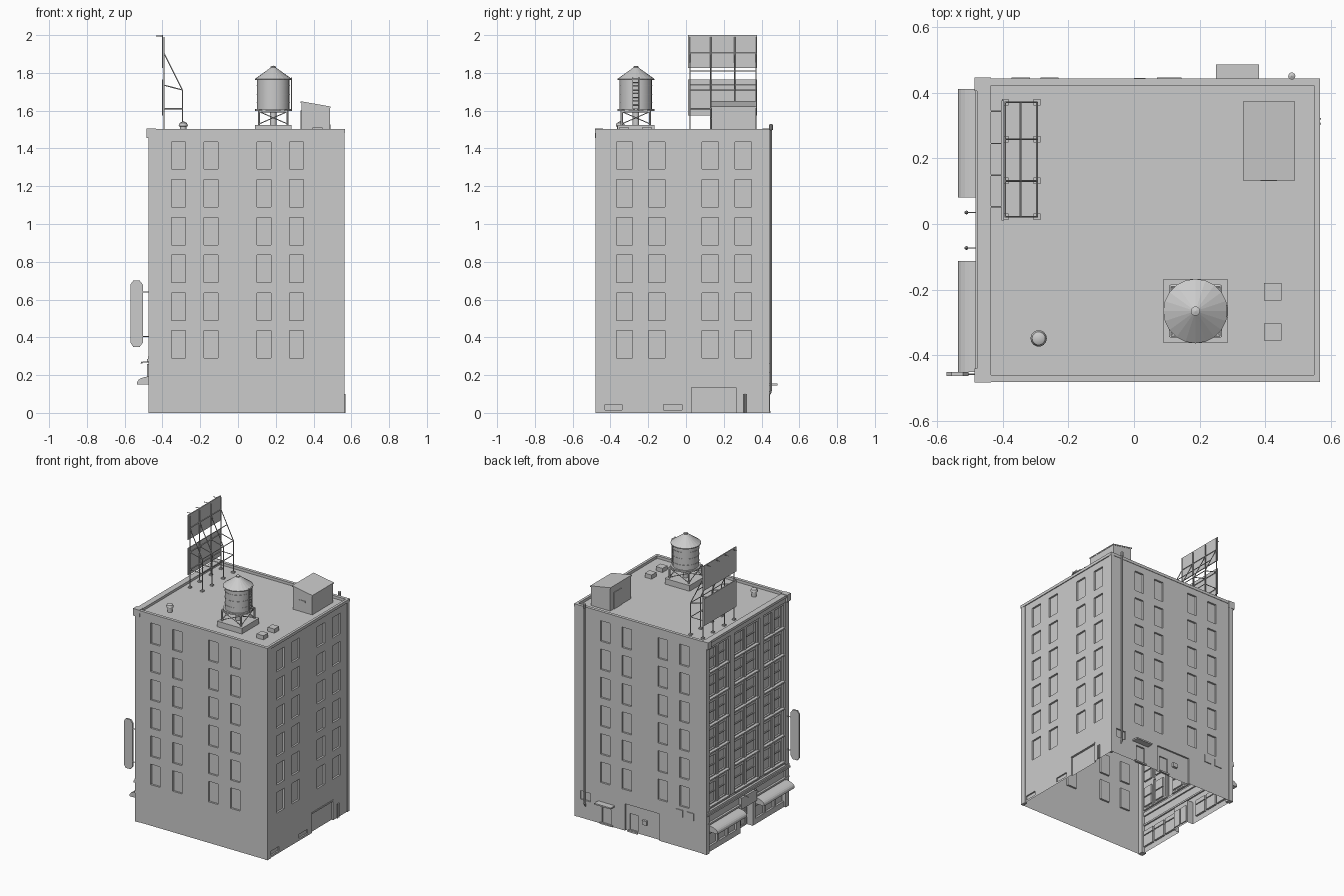
import bpy, bmesh, math
from mathutils import Vector, Matrix

if "Cube" in bpy.data.objects:
    bpy.data.objects.remove(bpy.data.objects["Cube"])


def finish(name, bm, smooth=False):
    me = bpy.data.meshes.new(name)
    bm.to_mesh(me)
    bm.free()
    ob = bpy.data.objects.new(name, me)
    bpy.context.collection.objects.link(ob)
    if smooth:
        bpy.context.view_layer.objects.active = ob
        ob.select_set(True)
        bpy.ops.object.shade_smooth_by_angle(angle=math.radians(40))
        ob.select_set(False)
    return ob


def boxes(name, items):
    """Each item: x0, x1, y0, y1, z0, z1"""
    bm = bmesh.new()
    for x0, x1, y0, y1, z0, z1 in items:
        m = Matrix.Translation(((x0 + x1) / 2, (y0 + y1) / 2, (z0 + z1) / 2))
        bmesh.ops.create_cube(bm, size=1, matrix=m @ Matrix.Diagonal((x1 - x0, y1 - y0, z1 - z0, 1)))
    return finish(name, bm)


def rods(name, segs, r=0.003, n=6):
    bm = bmesh.new()
    for a, b in segs:
        a, b = Vector(a), Vector(b)
        m = Matrix.Translation((a + b) / 2) @ (b - a).to_track_quat('Z', 'Y').to_matrix().to_4x4()
        bmesh.ops.create_cone(bm, cap_ends=True, segments=n, radius1=r, radius2=r,
                              depth=(b - a).length, matrix=m)
    return finish(name, bm)


def lathe(name, cx, cy, profile, n=20, smooth=False):
    bm = bmesh.new()
    vs = [bm.verts.new((cx + r, cy, z)) for r, z in profile]
    es = [bm.edges.new(p) for p in zip(vs, vs[1:])]
    bmesh.ops.spin(bm, geom=vs + es, cent=(cx, cy, 0), axis=(0, 0, 1), angle=2 * math.pi, steps=n)
    bmesh.ops.remove_doubles(bm, verts=bm.verts, dist=1e-5)
    bmesh.ops.recalc_face_normals(bm, faces=bm.faces)
    return finish(name, bm, smooth)


def prism(name, pts, axis, a, b):
    """Extrude a 2D outline along 'y' (pts are x, z)."""
    bm = bmesh.new()
    f = bm.faces.new([bm.verts.new((x, a, z)) for x, z in pts])
    ext = bmesh.ops.extrude_face_region(bm, geom=[f])['geom']
    bmesh.ops.translate(bm, vec=(0, b - a, 0), verts=[v for v in ext if isinstance(v, bmesh.types.BMVert)])
    bmesh.ops.recalc_face_normals(bm, faces=bm.faces)
    return finish(name, bm)


def relief(name, place, out, u0, u1, z1, rects):
    """Wall sheet; each rect (u0, u1, z0, z1, depth) is pushed in or out, later ones win."""
    us = sorted({round(u, 4) for r in rects for u in r[:2]} | {u0, u1})
    zs = sorted({round(z, 4) for r in rects for z in r[2:4]} | {0, z1})
    bm = bmesh.new()

    def depth(i, j):
        u, z = (us[i] + us[i + 1]) / 2, (zs[j] + zs[j + 1]) / 2
        d = 0
        for r in rects:
            if r[0] < u < r[1] and r[2] < z < r[3]:
                d = r[4]
        return d

    def quad(*c):
        bm.faces.new([bm.verts.new(place(*p)) for p in c])
    nu, nz = len(us) - 1, len(zs) - 1
    D = [[depth(i, j) for j in range(nz)] for i in range(nu)]
    for i in range(nu):
        for j in range(nz):
            d, a, b, c, e = D[i][j], us[i], us[i + 1], zs[j], zs[j + 1]
            quad((a, c, d), (b, c, d), (b, e, d), (a, e, d))
            if i + 1 < nu and D[i + 1][j] != d:
                k = D[i + 1][j]
                quad((b, c, d), (b, c, k), (b, e, k), (b, e, d))
            if j + 1 < nz and D[i][j + 1] != d:
                k = D[i][j + 1]
                quad((a, e, d), (b, e, d), (b, e, k), (a, e, k))
    bmesh.ops.remove_doubles(bm, verts=bm.verts, dist=1e-5)
    bmesh.ops.recalc_face_normals(bm, faces=bm.faces)
    if sum((f.normal * f.calc_area() for f in bm.faces), Vector()).dot(Vector(out)) < 0:
        bmesh.ops.reverse_faces(bm, faces=bm.faces)
    return finish(name, bm)


def windows(cols, w):
    return [(c - w, c + w, .29 + .2 * i, .435 + .2 * i, -.013) for c in cols for i in range(6)]


# Plain walls with recessed windows (hollow shell, open below)
W = -.46
relief('front_wall', lambda u, z, d: (u, -.475 - d, z), (0, -1, 0), W, .56, 1.49,
       windows((-.315, -.142, .138, .31), .037))
relief('back_wall', lambda u, z, d: (u, .44 + d, z), (0, 1, 0), W, .56, 1.49,
       windows((.325, .157, -.125, -.295), .037) +
       [(.28, .35, 0, .125, -.012), (.44, .52, .13, .19, -.01), (-.1, .17, 0, .19, -.012),
        (.075, .14, .01, .125, -.02)])
relief('right_wall', lambda u, z, d: (.56 + d, u, z), (1, 0, 0), -.475, .44, 1.49,
       windows((-.325, -.155, .128, .303), .043) +
       [(.03, .265, 0, .135, -.012), (-.43, -.34, .015, .045, -.01), (-.12, -.02, .015, .045, -.01)])

# Street facade: piers, spandrels, paired sash windows, shopfronts
rects = []
for a, b in ((.185, .405), (-.145, .115), (-.435, -.215)):
    rects.append((a, b, .32, 1.43, -.012))
    mid = (a + b) / 2
    rects.append((mid - .012, mid + .012, .32, 1.43, -.004))
    for i in range(6):
        z = .33 + .19 * i
        for c, e in ((a + .015, mid - .02), (mid + .02, b - .015)):
            rects.append((c, e, z, z + .14, -.024))
            rects.append((c, e, z + .067, z + .074, -.018))
for p in (.15, -.18):
    rects.append((p - .024, p + .024, .32, 1.45, .01))
for a, b in ((.085, .405), (-.445, -.115)):
    w = (b - a) / 3
    for k in range(3):
        rects.append((a + k * w + .008, a + (k + 1) * w - .008, .04, .155, -.014))
        rects.append((a + k * w + .008, a + (k + 1) * w - .008, .12, .126, -.006))
rects += [(-.09, .05, 0, .165, -.045), (-.08, -.025, .012, .13, -.052), (-.015, .04, .012, .13, -.052)]
relief('street_facade', lambda u, z, d: (W - d, u, z), (-1, 0, 0), -.475, .44, 1.49, rects)
boxes('facade_corner_piers', [(-.473, -.438, -.479, -.44, 0, 1.48), (-.473, -.438, .41, .444, 0, 1.48)])
boxes('rear_corner_strips', [(.545, .564, -.478, -.437, 0, 1.485), (.545, .564, .42, .443, 0, 1.485)])
boxes('facade_belts', [(-.475, -.45, -.477, .442, .2, .212), (-.482, -.45, -.478, .443, .272, .285),
                       (-.476, -.45, -.478, .443, .285, .3)])
boxes('entrance_sign_board', [(-.482, -.46, -.105, .065, .18, .26)])
boxes('facade_sills', [(-.472, -.45, a, b, .315 + .19 * i, .325 + .19 * i)
                       for i in range(6) for a, b in ((.18, .41), (-.15, .12), (-.44, -.21))])

# Roof deck, parapet and cornice
boxes('roof_deck', [(-.45, .555, -.47, .435, 1.475, 1.483)])
boxes('parapet', [(-.45, .566, -.481, -.459, 1.482, 1.502), (-.45, .566, .421, .443, 1.482, 1.502),
                  (.548, .566, -.46, .422, 1.482, 1.502)])
boxes('cornice', [(-.478, -.435, -.47, .435, 1.485, 1.502), (-.47, -.44, -.475, .44, 1.45, 1.486),
                  (-.485, -.435, -.482, -.44, 1.455, 1.505), (-.485, -.435, .405, .445, 1.455, 1.505)])

# Curved awnings over the shops
arc = [(-.465 - .07 * math.sin(t), .158 + .035 * math.cos(t)) for t in [math.pi / 2 * k / 6 for k in range(7)]]
for k, (a, b) in enumerate(((.08, .41), (-.45, -.112))):
    prism('shop_awning_%d' % k, arc + [(-.535, .15), (-.465, .15)], 'y', a, b)

# Entrance lamps and blade sign
rods('entrance_lamp_arms', [((-.465, y, .27), (-.51, y, .268)) for y in (.035, -.073)], .0025)
for y in (.035, -.073):
    lathe('entrance_lamp', -.51, y, [(0, .272), (.006, .262), (0, .262)], 8)
prism('blade_sign', [(-.555, .35), (-.52, .35), (-.503, .372), (-.503, .678), (-.52, .7),
                     (-.555, .7), (-.57, .678), (-.57, .372)], 'y', -.463, -.451)
rods('blade_sign_brackets', [((-.505, -.457, z), (-.465, -.457, z)) for z in (.405, .64)])

# Water tank: slab, trestle, barrel, conical roof, ladder
tx, ty = .187, -.265
boxes('tank_slab', [(tx - .097, tx + .097, ty - .097, ty + .097, 1.48, 1.523)])
cs = [(tx + sx * .075, ty + sy * .075) for sx, sy in ((-1, -1), (1, -1), (1, 1), (-1, 1))]
segs = [((x, y, 1.52), (x, y, 1.6)) for x, y in cs]
braces = []
for (a, b), (c, d) in zip(cs, cs[1:] + cs[:1]):
    braces += [((a, b, 1.53), (c, d, 1.595)), ((a, b, 1.595), (c, d, 1.53))]
    segs.append(((a, b, 1.597), (c, d, 1.597)))
rods('tank_legs', segs, .006)
rods('tank_braces', braces, .0025)
lathe('tank_riser', tx, ty, [(.018, 1.52), (.018, 1.6)], 10, True)
lathe('tank_platform', tx, ty, [(0, 1.598), (.098, 1.598), (.098, 1.608), (0, 1.608)], 20)
prof = [(.086, 1.605)]
for z in (1.64, 1.685, 1.73):
    prof += [(.086, z), (.088, z), (.088, z + .004), (.086, z + .004)]
lathe('tank_barrel', tx, ty, prof + [(.086, 1.77)], 20, True)
lathe('tank_roof', tx, ty, [(.085, 1.762), (.098, 1.762), (.098, 1.768), (.014, 1.828),
                            (.014, 1.834), (0, 1.838)], 20)
rods('tank_ladder', [((tx + .097, ty + s, 1.6), (tx + .097, ty + s, 1.775)) for s in (-.017, .017)] +
     [((tx + .097, ty - .017, 1.61 + .02 * i), (tx + .097, ty + .017, 1.61 + .02 * i)) for i in range(9)], .0025)

# Roof bulkhead with sloped top, hatches, vent
prism('bulkhead', [(.335, 1.48), (.487, 1.48), (.487, 1.617), (.335, 1.645)], 'y', .135, .37)
prism('bulkhead_roof', [(.331, 1.642), (.49, 1.614), (.49, 1.622), (.331, 1.65)], 'y', .132, .373)
boxes('bulkhead_door', [(.331, .336, .25, .33, 1.483, 1.6)])
boxes('bulkhead_vent', [(.385, .435, .131, .136, 1.555, 1.565)])
boxes('roof_hatches', [(.395, .448, y, y + .053, 1.48, 1.512) for y in (-.232, -.355)])
lathe('roof_vent', -.29, -.348, [(.017, 1.48), (.017, 1.515), (.025, 1.518), (.02, 1.534), (0, 1.545)], 14, True)

# Billboard panels, frame and lamps
boxes('billboard_panels', [(-.403, -.396, .01, .375, 1.825, 2.0), (-.403, -.396, .01, .375, 1.575, 1.765)])
frame = []
for y in (.022, .131, .258, .37):
    frame += [((-.392, y, 1.48), (-.392, y, 1.99)), ((-.295, y, 1.48), (-.295, y, 1.71)),
              ((-.295, y, 1.71), (-.392, y, 1.905)), ((-.392, y, 1.735), (-.295, y, 1.735 - .025)),
              ((-.392, y, 1.61), (-.295, y, 1.61))]
for x, z in ((-.392, 1.735), (-.295, 1.71), (-.295, 1.61), (-.392, 1.61), (-.345, 1.81), (-.392, 1.905)):
    frame.append(((x, .022, z), (x, .37, z)))
rods('billboard_frame', frame, .003)
rods('billboard_lamps', [((-.40, y, 1.996), (-.435, y, 1.994)) for y in (.052, .148, .245, .343)], .0025)
boxes('billboard_feet', [(x - .01, x + .01, y - .01, y + .01, 1.48, 1.492)
                         for x in (-.392, -.295) for y in (.022, .131, .258, .37)])

# Back yard fittings
boxes('rear_canopy', [(.25, .38, .435, .485, .145, .155)])
boxes('rear_steps', [(.265, .365, .435, .447, 0, .01), (.07, .145, .435, .445, 0, .012)])
boxes('meter_boxes', [(x, x + .055, .43, .446, .215, .265) for x in (-.285, -.372)] + [(.0, .035, .42, .444, .08, .11)])
boxes('garage_lintel', [(.553, .563, .025, .27, .135, .145)])
rods('downpipe', [((.48, .45, .115), (.48, .45, 1.52)), ((.48, .45, .115), (.48, .435, .09))], .006, 8)
lathe('downpipe_head', .48, .45, [(0, 1.49), (.011, 1.5), (.011, 1.525), (0, 1.53)], 10)
rods('side_pipes', [((.565, y, 0), (.565, y, .1)) for y in (.305, .32)], .004)
